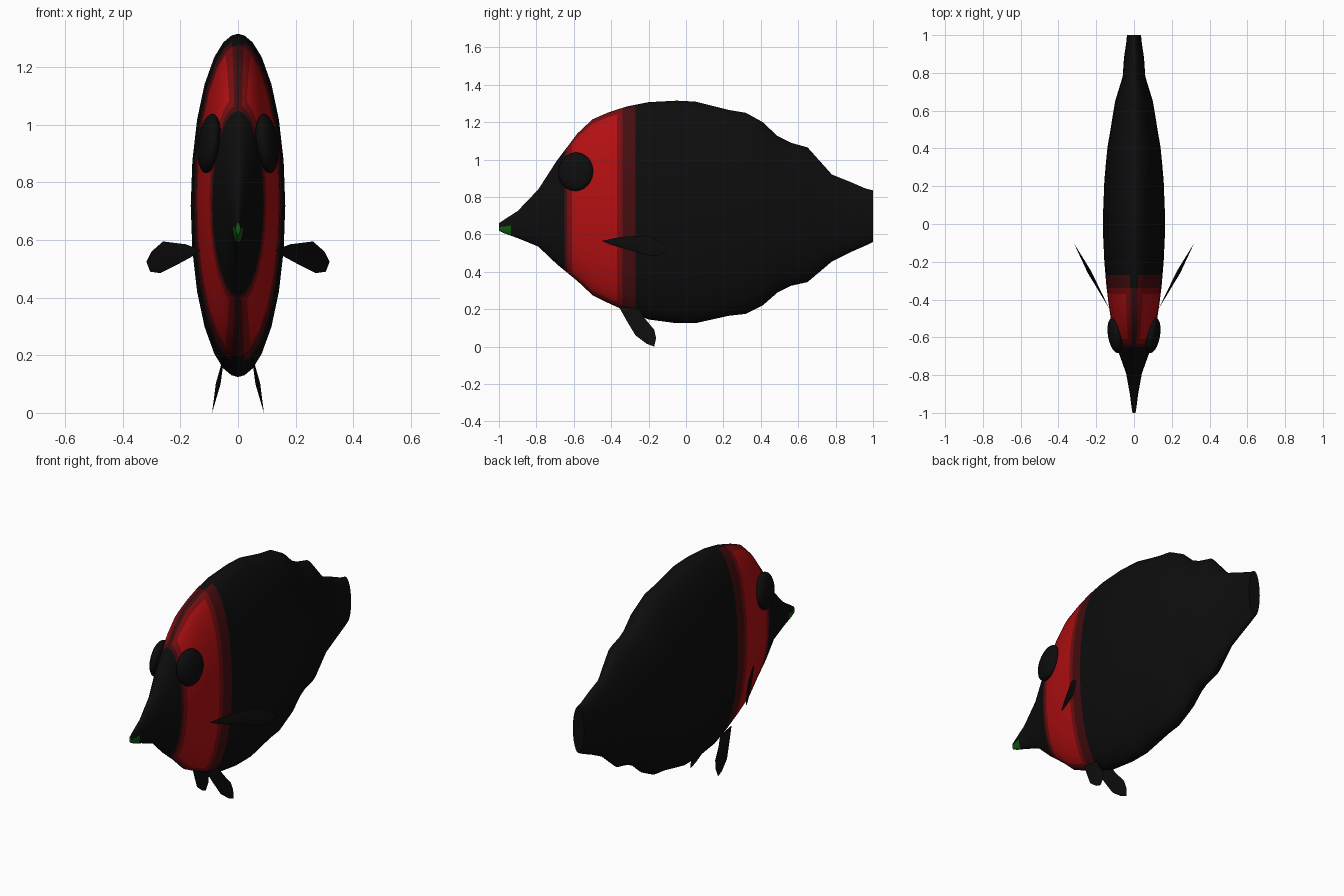
import bpy, bmesh
from math import sin, cos, radians, degrees, atan2
from mathutils import Matrix, Vector, Euler

cube = bpy.data.objects.get("Cube")
if cube:
    bpy.data.objects.remove(cube, do_unlink=True)


def material(name, rgb):
    m = bpy.data.materials.new(name)
    m.use_nodes = True
    m.diffuse_color = (*rgb, 1)
    bsdf = m.node_tree.nodes["Principled BSDF"]
    bsdf.inputs["Base Color"].default_value = (*rgb, 1)
    bsdf.inputs["Roughness"].default_value = 0.8
    return m


BLACK, DARK, MID, BRIGHT, GREEN = range(5)
mats = [material("black", (0.004, 0.004, 0.004)),
        material("dark red", (0.06, 0.004, 0.005)),
        material("mid red", (0.19, 0.004, 0.005)),
        material("bright red", (0.45, 0.005, 0.006)),
        material("mouth green", (0.006, 0.1, 0.006))]


def finish(name, bm, materials, smooth_angle=40):
    bmesh.ops.recalc_face_normals(bm, faces=bm.faces)
    mesh = bpy.data.meshes.new(name)
    bm.to_mesh(mesh)
    bm.free()
    for m in materials:
        mesh.materials.append(m)
    ob = bpy.data.objects.new(name, mesh)
    bpy.context.collection.objects.link(ob)
    bpy.ops.object.select_all(action='DESELECT')
    ob.select_set(True)
    bpy.context.view_layer.objects.active = ob
    bpy.ops.object.shade_smooth_by_angle(angle=radians(smooth_angle))
    return ob


# Body stations: y, belly height, back height, half width
STATIONS = [
    (-1, .62, .66, .008), (-.97, .605, .68, .013), (-.9, .58, .725, .022),
    (-.79, .535, .84, .042), (-.69, .44, .995, .078), (-.58, .35, 1.14, .107),
    (-.5, .275, 1.215, .123), (-.42, .235, 1.25, .135), (-.32, .19, 1.283, .147),
    (-.2, .145, 1.307, .157), (-.05, .125, 1.315, .164), (.05, .125, 1.31, .164),
    (.23, .165, 1.265, .157), (.32, .175, 1.25, .149), (.41, .22, 1.2, .14),
    (.49, .29, 1.125, .126), (.56, .325, 1.09, .115), (.65, .345, 1.065, .1),
    (.78, .455, .92, .06), (.88, .505, .88, .053), (.96, .54, .845, .041),
    (1, .56, .835, .037)]


def station_at(y):
    for a, b in zip(STATIONS, STATIONS[1:]):
        if a[0] <= y <= b[0]:
            t = (y - a[0]) / (b[0] - a[0])
            return tuple(p + (q - p) * t for p, q in zip(a, b))


def band_colour(y, angle):
    """Colour from position along the body and angle away from the midline."""
    if y < -.935 and angle > 95:
        return GREEN
    ridge = min(angle, 180 - angle)
    if not -.65 < y < -.27 or ridge < 1 or (y > -.34 and ridge < 8):
        return BLACK
    if not -.635 < y < -.34 or ridge < 8:
        return DARK
    if not -.61 < y < -.37 or ridge < 18:
        return MID
    return BRIGHT


# Body: lofted ellipses with extra rings along the colour borders
BORDERS = (-.935, -.65, -.635, -.61, -.37, -.34, -.27)
rings_in = sorted(STATIONS + [station_at(y) for y in BORDERS])
quarter = [0, 1, 8, 18, 30, 45, 60, 75]
half = quarter + [90] + [180 - a for a in reversed(quarter)]
angles = half + [360 - a for a in reversed(half[1:-1])]

bm = bmesh.new()
rings = []
for y, lo, hi, w in rings_in:
    mid, tall = (lo + hi) / 2, (hi - lo) / 2
    rings.append([bm.verts.new((w * sin(radians(a)), y, mid + tall * cos(radians(a))))
                  for a in angles])
n = len(angles)
for i in range(len(rings) - 1):
    y = (rings_in[i][0] + rings_in[i + 1][0]) / 2
    for k in range(n):
        j = (k + 1) % n
        f = bm.faces.new((rings[i][k], rings[i][j], rings[i + 1][j], rings[i + 1][k]))
        a = (angles[k] + (angles[j] or 360)) / 2
        f.material_index = band_colour(y, min(a, 360 - a))
bm.faces.new(rings[0]).material_index = GREEN
bm.faces.new(rings[-1])
finish("body", bm, mats)


def fin(name, outline, side, place, offset):
    """Thin lens-shaped fin: outline rim with a raised centre on both faces."""
    bm = bmesh.new()
    pts = [Vector(place(*p)) for p in outline]
    centre = sum(pts, Vector()) / len(pts)
    rim = [bm.verts.new(p) for p in pts]
    for s in (1, -1):
        hub = bm.verts.new(centre + Vector(offset) * s)
        for a, b in zip(rim, rim[1:] + rim[:1]):
            bm.faces.new((a, b, hub))
    bmesh.ops.scale(bm, vec=(side, 1, 1), verts=bm.verts)
    finish(name, bm, mats[:1])


PECTORAL = [(.13, .565), (.155, .545), (.21, .515), (.27, .485), (.305, .49),
            (.318, .525), (.3, .56), (.26, .595), (.18, .585)]
PELVIC = [(-.36, .215), (-.315, .135), (-.27, .06), (-.21, .015), (-.17, 0),
          (-.16, .045), (-.17, .09), (-.22, .15), (-.25, .2)]

for label, side in (("left", 1), ("right", -1)):
    # Fins swept back from the flanks and hanging under the belly
    fin(label + "_pectoral_fin", PECTORAL, side,
        lambda x, z: (x, -.45 + (x - .13) * 1.85, z), (.009, -.005, 0))
    fin(label + "_pelvic_fin", PELVIC, side,
        lambda y, z: (.09 - .21 * z, y, z), (.008, 0, .002))

    # Bulging eye, tilted to follow the head
    bm = bmesh.new()
    turn = Euler((0, radians(-7), radians(-10))).to_matrix().to_4x4()
    bmesh.ops.create_uvsphere(
        bm, u_segments=20, v_segments=12, radius=1,
        matrix=Matrix.Translation((.1, -.59, .935)) @ turn
        @ Matrix.Diagonal((.036, .095, .104, 1)))
    bmesh.ops.scale(bm, vec=(side, 1, 1), verts=bm.verts)
    finish(label + "_eye", bm, mats[:1], 60)
